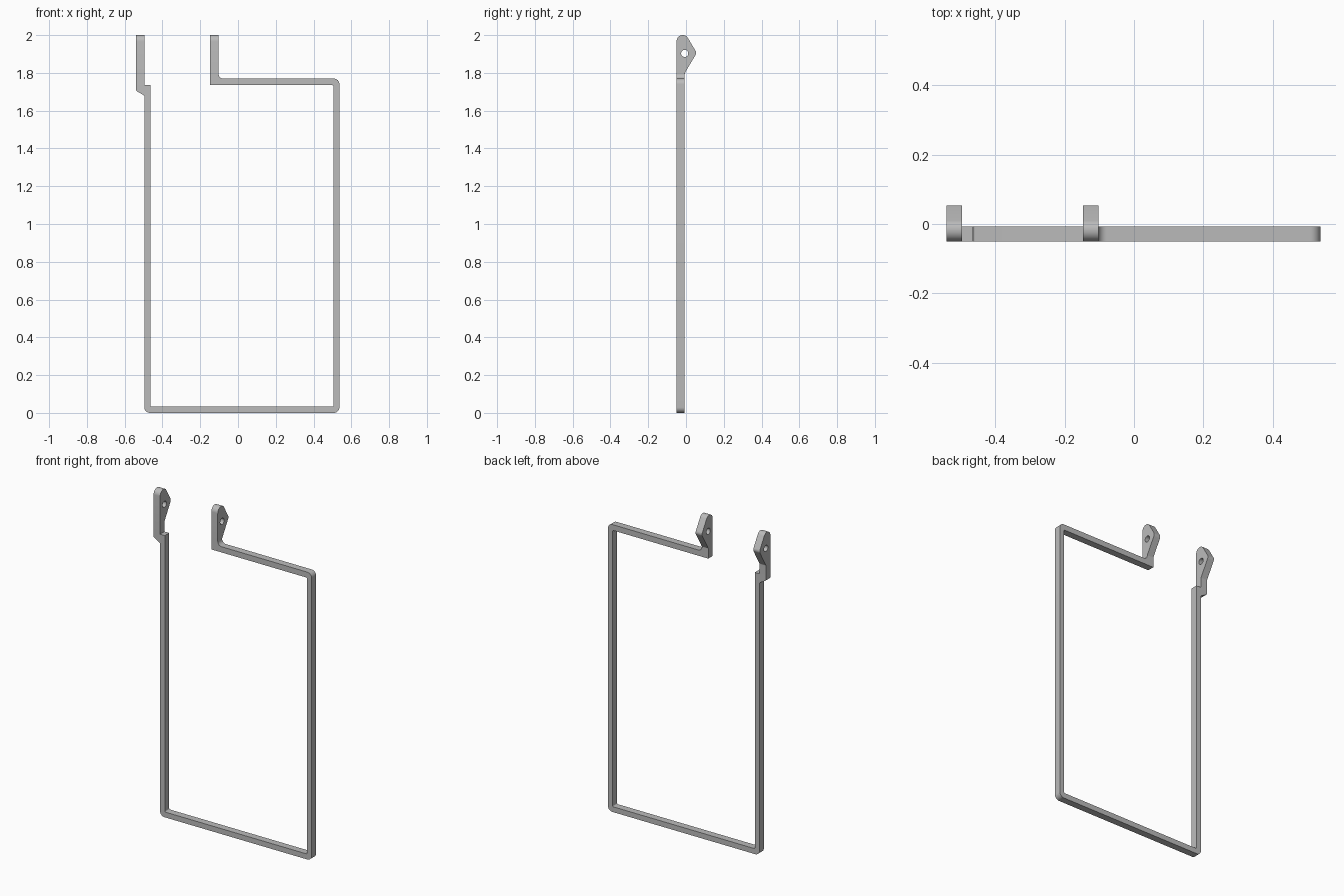
import bpy, bmesh, math
from mathutils import Vector

cube = bpy.data.objects.get("Cube")
if cube:
    bpy.data.objects.remove(cube, do_unlink=True)

metal = bpy.data.materials.new("grey_metal")
metal.use_nodes = True
grey = (0.5, 0.5, 0.5, 1)
metal.diffuse_color = grey
metal.node_tree.nodes["Principled BSDF"].inputs["Base Color"].default_value = grey


def rounded(points, steps=8):
    """Outline with each (a, b, radius) corner replaced by an arc."""
    out = []
    for i, (a, b, r) in enumerate(points):
        p = Vector((a, b))
        if r == 0:
            out.append(p)
            continue
        u = (Vector(points[i - 1][:2]) - p).normalized()
        v = (Vector(points[(i + 1) % len(points)][:2]) - p).normalized()
        half = u.angle(v) / 2
        centre = p + (u + v).normalized() * (r / math.sin(half))
        start = p + u * (r / math.tan(half)) - centre
        end = p + v * (r / math.tan(half)) - centre
        turn = start.angle_signed(end)
        for k in range(steps + 1):
            t = -turn * k / steps
            out.append(centre + Vector((start.x * math.cos(t) - start.y * math.sin(t),
                                        start.x * math.sin(t) + start.y * math.cos(t))))
    return out


def extruded(name, loops, place, depth):
    """Fill the loops (outline first, then holes) and extrude them along depth."""
    bm = bmesh.new()
    edges = []
    for loop in loops:
        verts = [bm.verts.new(place(p)) for p in loop]
        edges += [bm.edges.new((verts[i - 1], verts[i])) for i in range(len(verts))]
    bmesh.ops.triangle_fill(bm, edges=edges, use_beauty=True)
    bmesh.ops.dissolve_limit(bm, angle_limit=0.01, verts=[], edges=bm.edges[:])
    made = bmesh.ops.extrude_face_region(bm, geom=bm.faces[:], use_keep_orig=True)
    moved = [g for g in made["geom"] if isinstance(g, bmesh.types.BMVert)]
    bmesh.ops.translate(bm, verts=moved, vec=depth)
    bmesh.ops.recalc_face_normals(bm, faces=bm.faces[:])
    mesh = bpy.data.meshes.new(name)
    bm.to_mesh(mesh)
    bm.free()
    mesh.materials.append(metal)
    obj = bpy.data.objects.new(name, mesh)
    bpy.context.collection.objects.link(obj)
    bpy.ops.object.select_all(action="DESELECT")
    obj.select_set(True)
    bpy.context.view_layer.objects.active = obj
    bpy.ops.object.shade_smooth_by_angle(angle=math.radians(30))


FRONT, BACK = -0.05, -0.007
TAB = 0.044

# Bent rectangular bar, open at the top between the two tabs
frame = rounded([
    (-0.54, 1.735, 0), (-0.54, 1.705, 0.012), (-0.496, 1.68, 0.01),
    (-0.496, 0, 0.03), (0.537, 0, 0.03), (0.537, 1.77, 0.03),
    (-0.103, 1.77, 0.025), (-0.103, 1.795, 0), (-0.147, 1.795, 0),
    (-0.147, 1.735, 0), (0.505, 1.735, 0.006), (0.505, 0.033, 0.006),
    (-0.464, 0.033, 0.006), (-0.464, 1.735, 0), (-0.496, 1.735, 0)])
extruded("wire_frame", [frame], lambda p: (p.x, FRONT, p.y), (0, BACK - FRONT, 0))

# Hinge tabs, each with a round pin hole
hole = [Vector((-0.007 + 0.019 * math.cos(math.tau * k / 32),
                1.903 + 0.019 * math.sin(math.tau * k / 32))) for k in range(32)]
for name, x, base in (("right_tab", -0.54, 1.735), ("middle_tab", -0.147, 1.795)):
    tab = rounded([(FRONT, base, 0), (FRONT, 2, 0.033), (0.001, 2, 0.03),
                   (0.057, 1.906, 0.022), (BACK, 1.798, 0.01), (BACK, base - 0.02, 0)]
                  if base < 1.75 else
                  [(FRONT, base, 0), (FRONT, 2, 0.033), (0.001, 2, 0.03),
                   (0.057, 1.906, 0.022), (BACK, 1.798, 0), (BACK, base, 0)])
    extruded(name, [tab, hole], lambda p: (x, p.x, p.y), (TAB, 0, 0))
